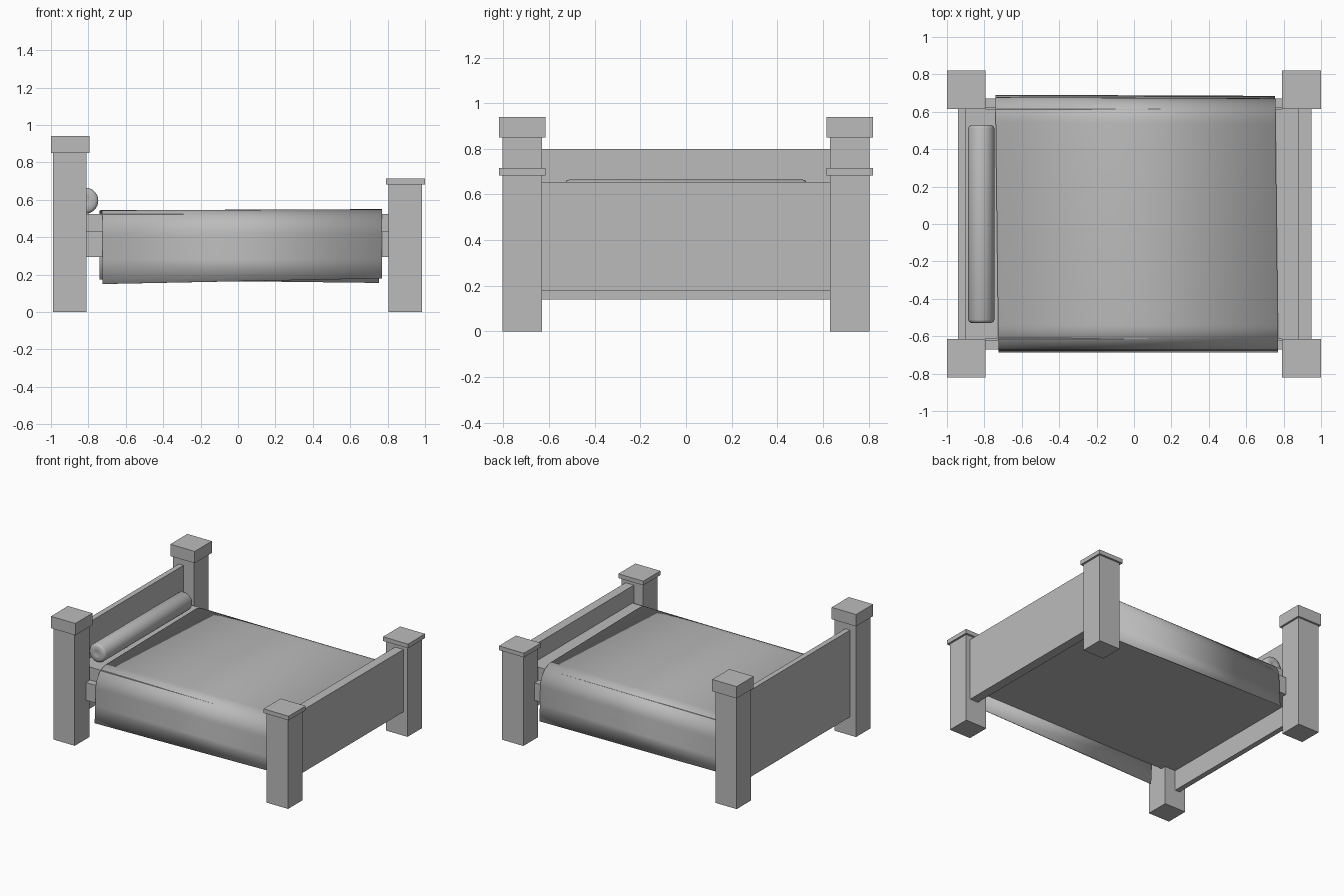
import bpy, bmesh, math

cube = bpy.data.objects.get("Cube")
if cube:
    bpy.data.objects.remove(cube, do_unlink=True)

grey = bpy.data.materials.new("light_grey")
grey.use_nodes = True
grey.diffuse_color = (0.5, 0.5, 0.5, 1)
grey.node_tree.nodes["Principled BSDF"].inputs["Base Color"].default_value = (0.5, 0.5, 0.5, 1)


def finish(bm, name, smooth=False):
    bmesh.ops.recalc_face_normals(bm, faces=bm.faces)
    mesh = bpy.data.meshes.new(name)
    bm.to_mesh(mesh)
    bm.free()
    mesh.materials.append(grey)
    ob = bpy.data.objects.new(name, mesh)
    bpy.context.collection.objects.link(ob)
    if smooth:
        bpy.ops.object.select_all(action="DESELECT")
        bpy.context.view_layer.objects.active = ob
        ob.select_set(True)
        bpy.ops.object.shade_smooth_by_angle(angle=math.radians(40))
    return ob


def box(name, xs, ys, zs, bevel=0, top_only=False, segments=1):
    bm = bmesh.new()
    bmesh.ops.create_cube(bm, size=1)
    for v in bm.verts:
        for i, (lo, hi) in enumerate((xs, ys, zs)):
            v.co[i] = hi if v.co[i] > 0 else lo
    if bevel:
        edges = [e for e in bm.edges
                 if not top_only or all(v.co.z == zs[1] for v in e.verts)]
        bmesh.ops.bevel(bm, geom=edges, offset=bevel, segments=segments,
                        profile=0.5, affect="EDGES")
    return finish(bm, name, segments > 1)


# Corner posts with caps, and side rails
for side, word in ((-1, "right"), (1, "left")):
    def span(a, b):
        return tuple(sorted((side * a, side * b)))
    post_y, cap_y = span(0.63, 0.805), span(0.615, 0.82)
    box(f"head_post_{word}", (-0.99, -0.81), post_y, (0, 0.86))
    box(f"head_cap_{word}", (-1, -0.795), cap_y, (0.85, 0.94), 0.02, True, 3)
    box(f"foot_post_{word}", (0.805, 0.985), post_y, (0, 0.69))
    box(f"foot_cap_{word}", (0.79, 1), cap_y, (0.683, 0.715), 0.007, True)
    box(f"side_rail_{word}", (-0.85, 0.85), span(0.62, 0.67), (0.295, 0.43))

# Headboard, footboard and mattress
box("headboard", (-0.94, -0.90), (-0.66, 0.66), (0.14, 0.8))
box("footboard", (0.88, 0.95), (-0.66, 0.66), (0.18, 0.655))
box("bed_base", (-0.91, 0.89), (-0.63, 0.63), (0.295, 0.42))
box("mattress", (-0.90, 0.88), (-0.615, 0.615), (0.41, 0.525), 0.03, True, 3)

# Bolster: a lathed roll with rounded, dimpled ends
bm = bmesh.new()
half = [(0.53, 0.025), (0.518, 0.0), (0.53, 0.03), (0.53, 0.052), (0.523, 0.065), (0.512, 0.07)]
half[0], half[1] = half[1], half[0]
outline = half + [(-y, r) for y, r in reversed(half)]
rings = []
for y, r in outline:
    if r == 0:
        rings.append([bm.verts.new((-0.817, y, 0.595))])
    else:
        rings.append([bm.verts.new((-0.817 + r * math.cos(t * math.tau / 32), y,
                                    0.595 + r * math.sin(t * math.tau / 32)))
                      for t in range(32)])
for a, b in zip(rings, rings[1:]):
    for t in range(32):
        n = (t + 1) % 32
        corners = [a[t % len(a)], a[n % len(a)], b[n % len(b)], b[t % len(b)]]
        bm.faces.new(list(dict.fromkeys(corners)))
finish(bm, "bolster", True)

# Blanket: a draped cross-section stretched along the bed, slightly askew
profile = [(0.688, 0.165), (0.68, 0.28)]
profile += [(0.54 + 0.135 * math.cos(a * math.pi / 20), 0.412 + 0.135 * math.sin(a * math.pi / 20))
            for a in range(11)]
profile = profile + [(-y, z) for y, z in reversed(profile)]
bm = bmesh.new()
columns = []
for x in (-0.733, 0.763):
    end = 1 if x > 0 else -1
    column = []
    for y, z in profile:
        s = y / 0.688
        hem = 1 if z < 0.2 else 0
        column.append(bm.verts.new((x - 0.008 * s, y - 0.003 * end * (s > 0),
                                    z + 0.003 * end - 0.012 * s * end * hem)))
    columns.append(column)
for i in range(len(profile) - 1):
    bm.faces.new((columns[0][i], columns[0][i + 1], columns[1][i + 1], columns[1][i]))
blanket = finish(bm, "blanket", True)
thickness = blanket.modifiers.new("thickness", "SOLIDIFY")
thickness.thickness = 0.008
thickness.offset = -1
